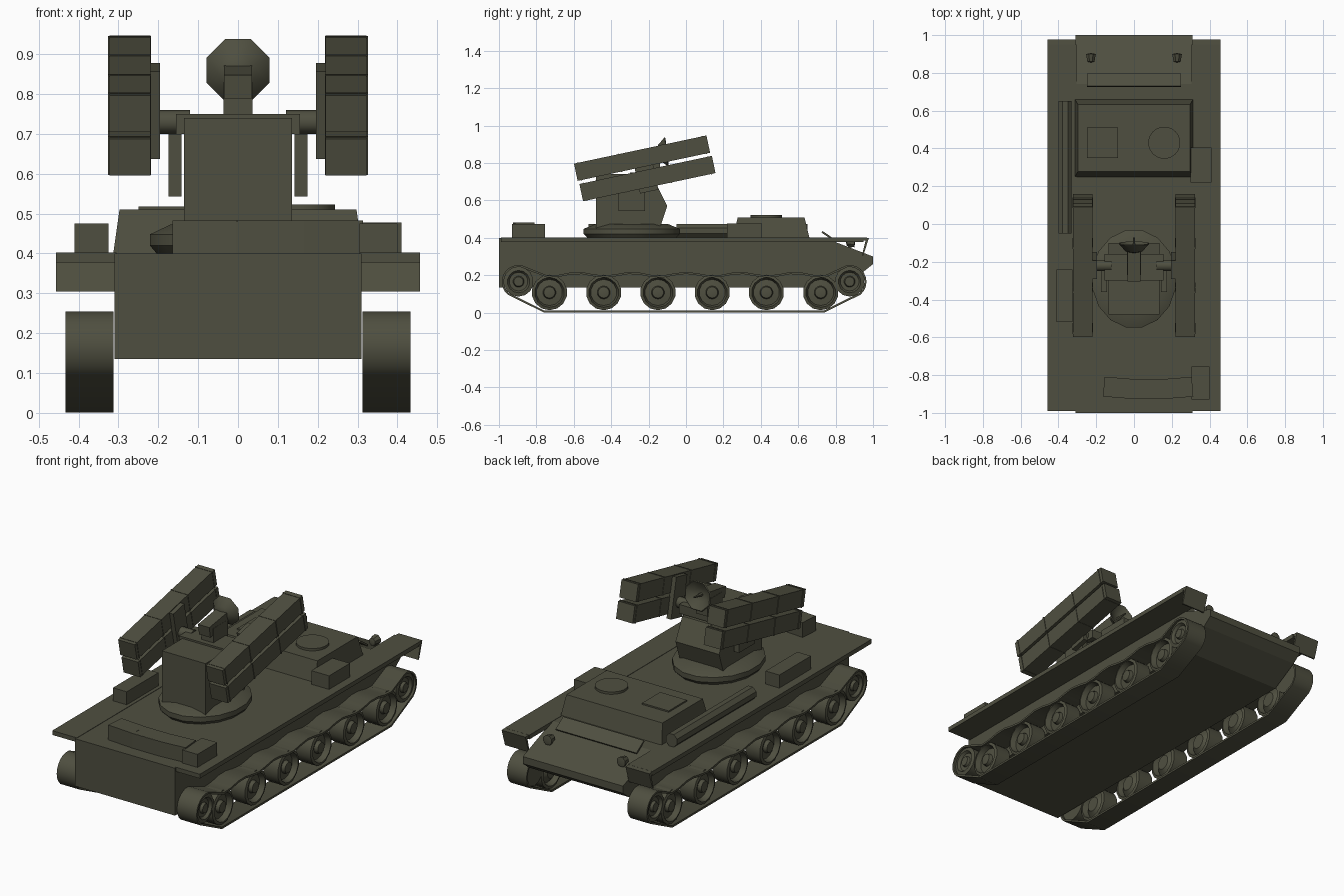
import bpy, bmesh, math
from mathutils import Matrix, Vector

cube = bpy.data.objects.get("Cube")
if cube:
    bpy.data.objects.remove(cube, do_unlink=True)

olive = bpy.data.materials.new("olive_drab")
olive.use_nodes = True
olive.diffuse_color = (0.078, 0.078, 0.051, 1)
shader = next(n for n in olive.node_tree.nodes if n.type == "BSDF_PRINCIPLED")
shader.inputs["Base Color"].default_value = olive.diffuse_color
shader.inputs["Roughness"].default_value = 0.8


def finish(name, bm, smooth=False):
    bmesh.ops.remove_doubles(bm, verts=bm.verts, dist=0.0001)
    bmesh.ops.recalc_face_normals(bm, faces=bm.faces)
    mesh = bpy.data.meshes.new(name)
    bm.to_mesh(mesh)
    bm.free()
    mesh.materials.append(olive)
    obj = bpy.data.objects.new(name, mesh)
    bpy.context.collection.objects.link(obj)
    if smooth:
        bpy.ops.object.select_all(action="DESELECT")
        obj.select_set(True)
        bpy.context.view_layer.objects.active = obj
        bpy.ops.object.shade_smooth_by_angle(angle=math.radians(40))
    return obj


def box(name, x, y, z, pitch=0, turn=0, taper=(1, 1)):
    """Box from ranges, with a scaled top, turned about its own centre."""
    bm = bmesh.new()
    bmesh.ops.create_cube(bm, size=1)
    for v in bm.verts:
        if v.co.z > 0:
            v.co.x *= taper[0]
            v.co.y *= taper[1]
        v.co = Vector((v.co.x * (x[1] - x[0]), v.co.y * (y[1] - y[0]), v.co.z * (z[1] - z[0])))
    centre = Vector([(r[0] + r[1]) / 2 for r in (x, y, z)])
    spin = Matrix.Rotation(turn, 4, "Z") @ Matrix.Rotation(pitch, 4, "X")
    bm.transform(Matrix.Translation(centre) @ spin)
    return finish(name, bm)


def prism(name, profile, x0, x1):
    """Side profile of (y, z) points extruded across x."""
    bm = bmesh.new()
    face = bm.faces.new([bm.verts.new((x0, y, z)) for y, z in profile])
    new = bmesh.ops.extrude_face_region(bm, geom=[face])["geom"]
    for v in new:
        if isinstance(v, bmesh.types.BMVert):
            v.co.x = x1
    return finish(name, bm)


def lathe(name, profile, centre, axis, sides, smooth=True):
    """Turn (radius, height) points round an axis direction."""
    bm = bmesh.new()
    rings = []
    for r, h in profile:
        rings.append([bm.verts.new((r * math.cos(a), r * math.sin(a), h))
                      for a in [math.tau * (i + 0.5) / sides for i in range(sides)]])
    for a, b in zip(rings, rings[1:]):
        for i in range(sides):
            j = (i + 1) % sides
            bm.faces.new((a[i], a[j], b[j], b[i]))
    bm.transform(Matrix.Translation(centre) @ Vector(axis).to_track_quat("Z", "Y").to_matrix().to_4x4())
    return finish(name, bm, smooth)


# Hull with sloped nose
prism("hull", [(-1, 0.135), (0.8, 0.135), (0.95, 0.22), (1, 0.26), (1, 0.3),
               (0.74, 0.4), (-1, 0.4)], -0.31, 0.31)
box("splash_board", (-0.25, 0.25), (0.72, 0.8), (0.405, 0.415), pitch=-0.6)

# Crew cabin and roof hatches
box("cabin", (-0.313, 0.313), (0.25, 0.66), (0.4, 0.51), taper=(0.95, 0.87))
box("square_hatch", (-0.25, -0.085), (0.35, 0.51), (0.505, 0.518))
lathe("round_hatch", [(0, 0), (0.085, 0), (0.085, 0.018), (0, 0.018)], (0.16, 0.43, 0.505), (0, 0, 1), 20)

# Boxes and rolled stores on the deck
box("right_side_bin", (0.3, 0.41), (0.22, 0.405), (0.4, 0.478))
box("left_side_bin", (-0.41, -0.325), (-0.52, -0.24), (0.4, 0.475))
lathe("stores_tube", [(0, 0), (0.038, 0), (0.038, 0.7), (0, 0.7)], (-0.365, -0.05, 0.438), (0, 1, 0), 8, False)
box("rear_bin_middle", (0, 0.165), (-0.925, -0.825), (0.4, 0.483))
box("rear_bin_middle_left", (-0.005, 0.165), (-0.926, -0.82), (0.4, 0.482))
box("rear_bin_left", (-0.16, 0.0), (-0.92, -0.815), (0.4, 0.483), turn=-0.08)
box("rear_bin_right", (0.16, 0.31), (-0.92, -0.815), (0.4, 0.483), turn=0.08)
box("rear_corner_bin", (0.305, 0.4), (-0.93, -0.755), (0.4, 0.475))

# Running gear, built for each side
wheel = [(0, -0.045), (0.04, -0.045), (0.07, -0.02), (0.08, -0.05), (0.095, -0.045),
         (0.095, 0.045), (0.08, 0.05), (0.07, 0.02), (0.035, 0.025), (0.03, 0.045), (0, 0.05)]
end_wheel = [(0, -0.05), (0.08, -0.05), (0.08, 0.045), (0.06, 0.05), (0.05, 0.035),
             (0.03, 0.035), (0.025, 0.05), (0, 0.05)]


def track_path():
    path = [(-0.76, 0.006), (0.74, 0.006)]
    for i in range(10):
        a = math.radians(-50 + 150 * i / 9)
        path.append((0.875 + 0.09 * math.cos(a), 0.17 + 0.09 * math.sin(a)))
    # Sagging upper run
    for i in range(25):
        y = 0.74 - 1.48 * i / 24
        path.append((y, 0.213 + 0.01 * math.cos(math.tau * y / 0.29)))
    for i in range(10):
        a = math.radians(80 + 150 * i / 9)
        path.append((-0.895 + 0.09 * math.cos(a), 0.17 + 0.09 * math.sin(a)))
    return path


def track(name, x0, x1, thick):
    bm = bmesh.new()
    path = track_path()
    n = len(path)
    rows = []
    for i, (y, z) in enumerate(path):
        py, pz = path[i - 1]
        qy, qz = path[(i + 1) % n]
        d = Vector((qy - py, qz - pz)).normalized()
        iy, iz = y - d.y * thick, z + d.x * thick
        rows.append([bm.verts.new(p) for p in ((x0, y, z), (x1, y, z), (x1, iy, iz), (x0, iy, iz))])
    for i in range(n):
        a, b = rows[i], rows[(i + 1) % n]
        for k in range(4):
            m = (k + 1) % 4
            bm.faces.new((a[k], a[m], b[m], b[k]))
    bmesh.ops.translate(bm, verts=bm.verts, vec=(0, 0, -0.005))
    return finish(name, bm, True)


for side, s in (("left", 1), ("right", -1)):
    xs = lambda a, b: tuple(sorted((s * a, s * b)))
    track(side + "_track", *xs(0.312, 0.433), 0.011)
    for i in range(6):
        lathe(f"{side}_road_wheel_{i + 1}", wheel, (s * 0.372, -0.73 + 0.29 * i, 0.108), (s, 0, 0), 14)
    lathe(side + "_sprocket", end_wheel, (s * 0.375, -0.895, 0.166), (s, 0, 0), 14)
    lathe(side + "_idler", end_wheel, (s * 0.375, 0.875, 0.166), (s, 0, 0), 14)
    # Fender with a folded end flap
    box(side + "_fender", xs(0.305, 0.457), (-0.99, 0.95), (0.378, 0.402))
    prism(side + "_fender_flap", [(0.94, 0.305), (0.948, 0.305), (0.978, 0.4), (0.94, 0.402), (0.945, 0.385), (0.96, 0.385)],
          *xs(0.31, 0.457))
    lathe(side + "_headlight", [(0, -0.025), (0.02, -0.02), (0.028, 0.02), (0, 0.025)],
          (s * 0.228, 0.88, 0.375), (0, 1, 0), 8)
    box(side + "_headlight_bracket", xs(0.218, 0.238), (0.865, 0.885), (0.33, 0.365))

    # Launcher: two tilted missile boxes, bands, mounting plate and pivot
    pitch = math.radians(12)
    for level, y, z in (("upper", -0.235, 0.826), ("lower", -0.206, 0.717)):
        box(f"{side}_{level}_missile_box", xs(0.22, 0.323), (y - 0.362, y + 0.362), (z - 0.047, z + 0.047), pitch)
        for k, t in enumerate((-0.34, -0.12, 0.12, 0.34)):
            by, bz = y + t * math.cos(pitch), z + t * math.sin(pitch)
            box(f"{side}_{level}_band_{k + 1}", xs(0.218, 0.326), (by - 0.004, by + 0.004),
                (bz - 0.049, bz + 0.049), pitch)
    box(side + "_launcher_plate", xs(0.196, 0.224), (-0.27, -0.17), (0.645, 0.87), pitch)
    lathe(side + "_pivot", [(0, 0), (0.03, 0), (0.03, 0.09), (0, 0.09)], (s * 0.12, -0.22, 0.73), (s, 0, 0), 10)
    box(side + "_turret_side_panel", xs(0.142, 0.174), (-0.36, -0.22), (0.543, 0.7))

# Turret ring and turret body
lathe("turret_ring", [(0, 0), (0.24, 0), (0.262, 0.022), (0.262, 0.05), (0.2, 0.075), (0, 0.075)],
      (0, -0.29, 0.398), (0, 0, 1), 16).scale.x = 1
bpy.data.objects["turret_ring"].data.transform(Matrix.Diagonal((0.86, 1, 1, 1)))
prism("turret", [(-0.48, 0.45), (-0.14, 0.45), (-0.1, 0.57), (-0.16, 0.69), (-0.27, 0.705), (-0.48, 0.705)],
      -0.135, 0.135)
box("turret_top_plate", (-0.155, 0.155), (-0.3, -0.16), (0.7, 0.75))
box("turret_rear_cover", (-0.135, 0.135), (-0.48, -0.28), (0.7, 0.74))

# Radar dish on its pedestal
box("radar_pedestal", (-0.036, 0.036), (-0.27, -0.14), (0.74, 0.83))
box("radar_housing", (-0.035, 0.035), (-0.3, -0.14), (0.8, 0.86), pitch=0.15)
lathe("radar_dish", [(0, -0.05), (0.045, -0.04), (0.085, 0.0), (0.08, 0.004), (0.04, -0.025), (0, -0.032)],
      (0, -0.105, 0.86), (0, 1, 0.12), 8)
lathe("radar_feed", [(0.012, -0.04), (0.004, 0.035), (0, 0.035)], (0, -0.105, 0.86), (0, 1, 0.12), 6)
